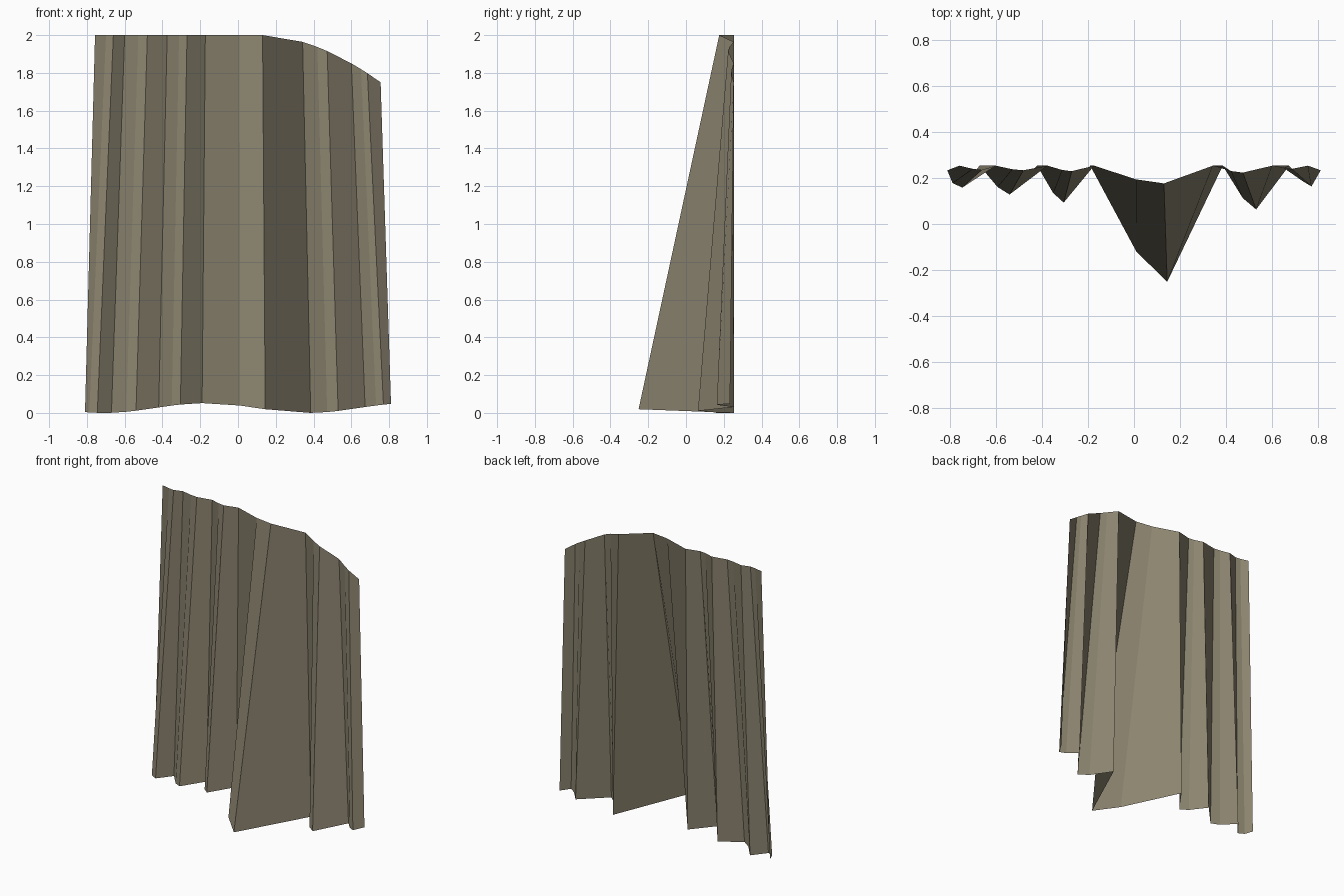
import bpy
import math

cube = bpy.data.objects.get("Cube")
if cube:
    bpy.data.objects.remove(cube, do_unlink=True)

BACK = 0.253      # depth of the curtain's hanging plane

# Cloth colour
cloth = bpy.data.materials.new("olive_brown_cloth")
cloth.use_nodes = True
colour = (0.26, 0.23, 0.16, 1)
cloth.diffuse_color = colour
cloth.node_tree.nodes["Principled BSDF"].inputs["Base Color"].default_value = colour


def top_z(x):
    """Top edge: level, then drooping toward the left end."""
    return 2 - 0.25 * (max(0, x - 0.13) / 0.625) ** 1.8


def hem_z(x):
    """Wavy bottom edge."""
    return 0.026 * (1 - math.cos(math.tau * (x + 0.71) / 1.08))


# Alternating valleys and ridges: (top x, top depth, hem x, hem depth)
creases = [
    (-0.757, 0, -0.81, 0.02),
    (-0.66, 0.018, -0.745, 0.095),
    (-0.60, 0, -0.67, 0),
    (-0.48, 0.02, -0.54, 0.125),
    (-0.375, 0, -0.42, 0),
    (-0.27, 0.024, -0.305, 0.16),
    (-0.173, 0, -0.19, 0),
    (0.13, 0.077, 0.144, 0.504),
    (0.342, 0, 0.385, 0),
    (0.472, 0.03, 0.53, 0.19),
    (0.60, 0, 0.673, 0),
    (0.685, 0.014, 0.77, 0.09),
    (0.755, 0, 0.81, 0.02),
]

# Each fold gets a soft bend between its valley and the ridge after it
columns = []
for i, here in enumerate(creases):
    columns.append(here)
    if i % 2 == 0 and i + 1 < len(creases):
        after = creases[i + 1]
        share = (0.6, 0.77, 0.35 if i == 0 else 0.6, 0.74)
        columns.append(tuple(a + (b - a) * s for a, b, s in zip(here, after, share)))

# Pleated curtain sheet; each panel bends from its hem up to the next crease
verts, faces = [], []
for tx, td, hx, hd in columns:
    verts += [(tx, BACK - td, top_z(tx)), (hx, BACK - hd, hem_z(hx))]
for i in range(len(columns) - 1):
    a = 2 * i
    faces.append((a + 1, a + 3, a + 2, a))

mesh = bpy.data.meshes.new("curtain")
mesh.from_pydata(verts, [], faces)
mesh.materials.append(cloth)
mesh.update()
curtain = bpy.data.objects.new("curtain", mesh)
bpy.context.collection.objects.link(curtain)
